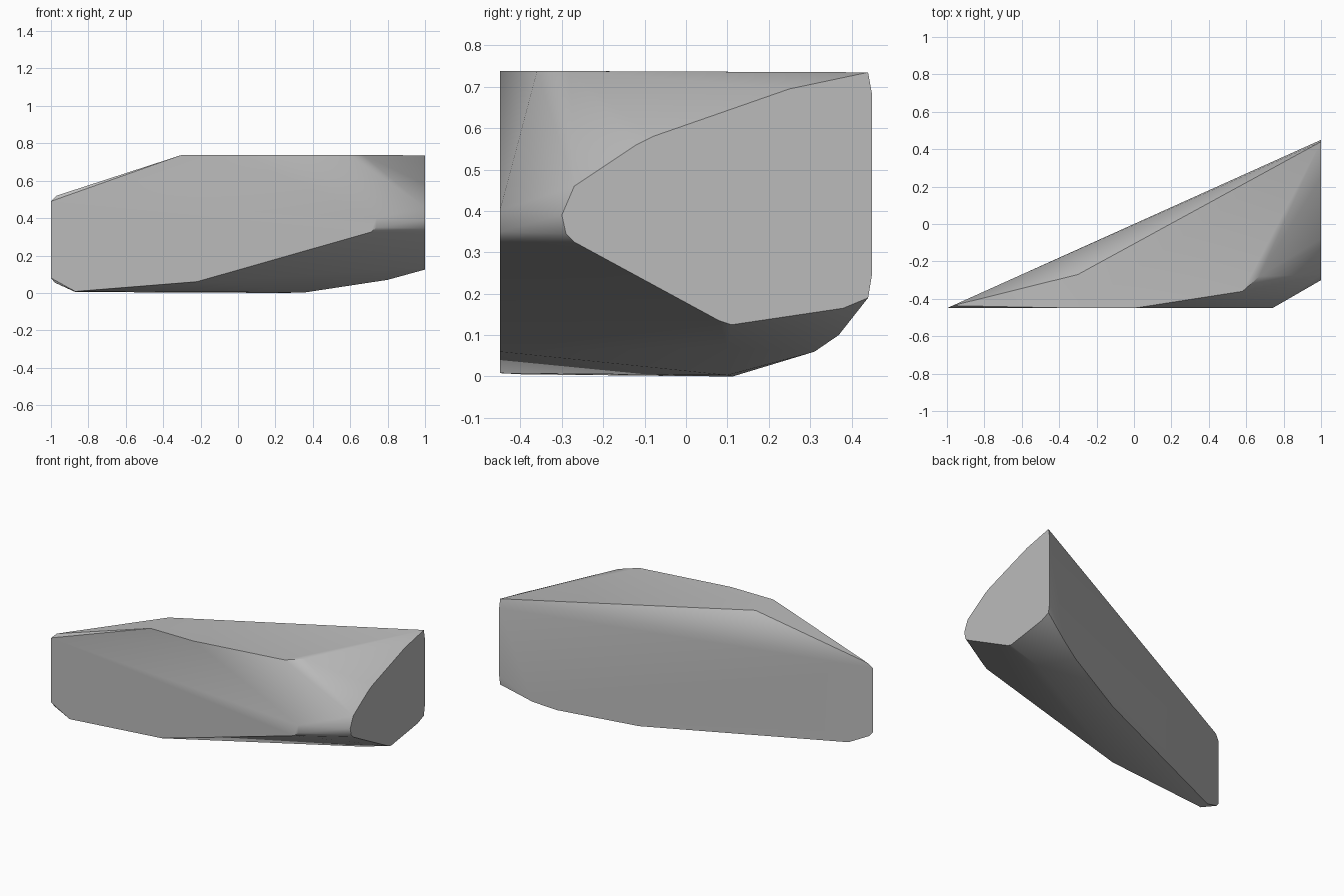
import bpy
import bmesh
import math

# Remove the default object
default_cube = bpy.data.objects.get("Cube")
if default_cube:
    bpy.data.objects.remove(default_cube, do_unlink=True)

FRONT_Y = -0.45
SIDE_X = 1
TOP_Z = 0.738
BACK_SLOPE = 0.45

# Outline of the slanted back wall (x, z)
back_outline = [(-1, .08), (-1, .49), (-.98, .055), (-.97, .52), (-.87, .005),
                (.25, 0), (.69, .06), (.82, .1), (1, .25), (1, .68)]
# Outline of the front wall (x, z)
front_outline = [(-.87, .008), (-.22, .06), (.71, .325), (.74, .35), (.74, .4)]
# Outline of the flat side cap (y, z)
side_outline = [(-.3, .39), (-.27, .46), (-.12, .56), (-.08, .58), (.25, .695),
                (.44, .735), (.44, .19), (.38, .165), (.11, .125), (.08, .135),
                (-.27, .325), (-.29, .345)]
# Outline of the flat top (x, y)
top_outline = [(-.3, -.27), (-.3, FRONT_Y), (0, FRONT_Y), (.58, -.36), (.67, -.28)]
# Rounded belly corners (x, y, z)
belly_points = [(.36, .1, .003), (.8, .1, .07)]

points = [(x, x * BACK_SLOPE, z) for x, z in back_outline]
points += [(x, FRONT_Y, z) for x, z in front_outline]
points += [(SIDE_X, y, z) for y, z in side_outline]
points += [(x, y, TOP_Z) for x, y in top_outline]
points += belly_points

# Wrap the outlines in one convex stone
stone_mesh = bpy.data.meshes.new("stone_chunk")
bm = bmesh.new()
for point in points:
    bm.verts.new(point)
bmesh.ops.convex_hull(bm, input=bm.verts[:])
loose_verts = [vert for vert in bm.verts if not vert.link_faces]
bmesh.ops.delete(bm, geom=loose_verts, context="VERTS")
bmesh.ops.dissolve_limit(bm, angle_limit=math.radians(0.5),
                         verts=bm.verts[:], edges=bm.edges[:])
bmesh.ops.recalc_face_normals(bm, faces=bm.faces[:])
bm.to_mesh(stone_mesh)
bm.free()

stone = bpy.data.objects.new("stone_chunk", stone_mesh)
bpy.context.collection.objects.link(stone)

# Plain grey stone colour
grey = bpy.data.materials.new("stone_grey")
grey.use_nodes = True
colour = (.5, .5, .5, 1)
grey.diffuse_color = colour
grey.node_tree.nodes["Principled BSDF"].inputs["Base Color"].default_value = colour
stone_mesh.materials.append(grey)

# Smooth the worn corners, keep the main edges crisp
bpy.ops.object.select_all(action="DESELECT")
stone.select_set(True)
bpy.context.view_layer.objects.active = stone
bpy.ops.object.shade_smooth_by_angle(angle=math.radians(30))
